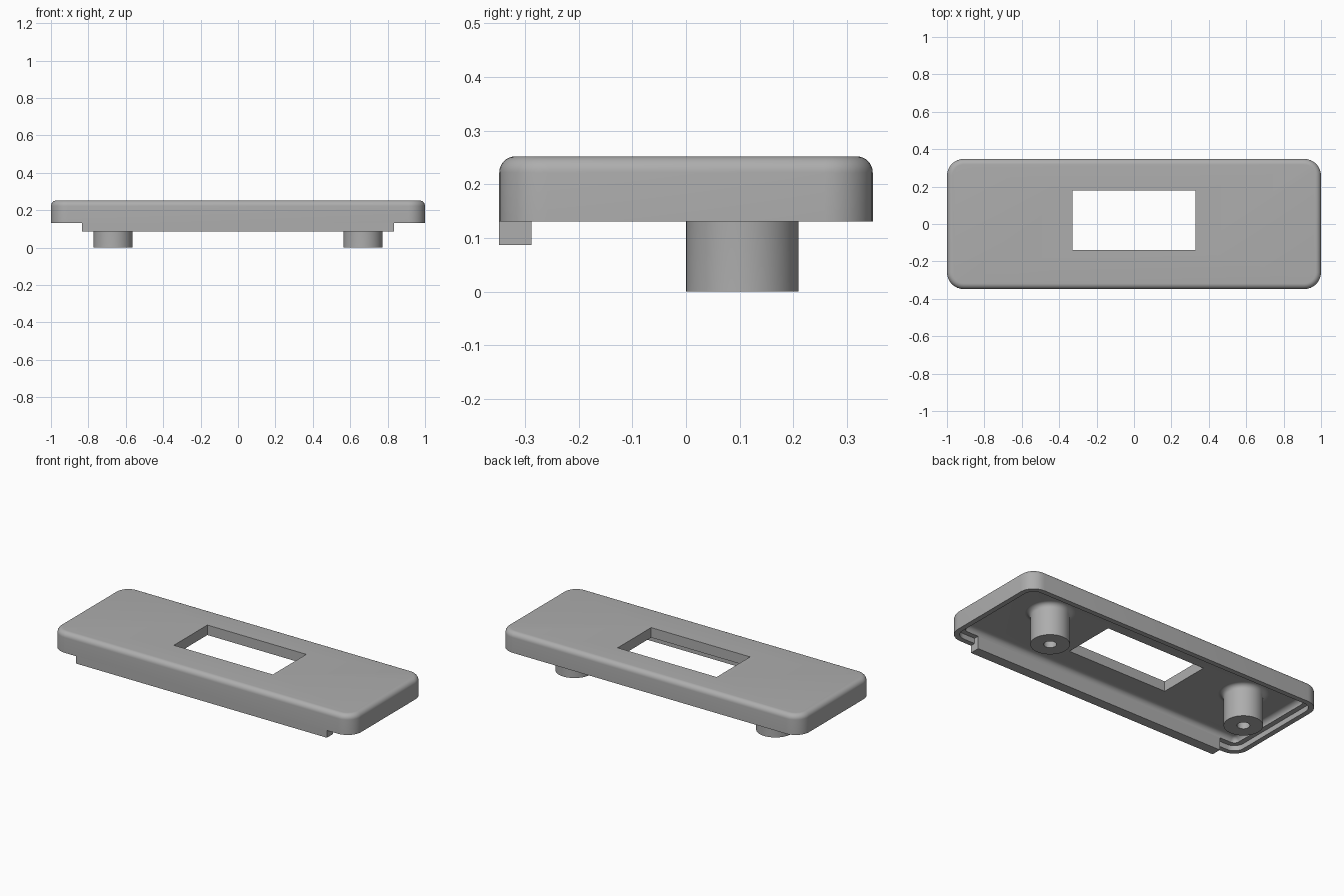
import bpy, bmesh
from math import sin, cos, pi
from mathutils import Vector

if "Cube" in bpy.data.objects:
    bpy.data.objects.remove(bpy.data.objects["Cube"], do_unlink=True)

GREY = bpy.data.materials.new("plain grey")
GREY.use_nodes = True
GREY.diffuse_color = (0.42, 0.42, 0.42, 1)
GREY.node_tree.nodes["Principled BSDF"].inputs["Base Color"].default_value = GREY.diffuse_color

# Main sizes
HX, HY, CORNER = 1.0, 0.348, 0.09
TOP, RIM, LEDGE, CEILING = 0.252, 0.131, 0.162, 0.192
LIP, WALL, FILLET = 0.03, 0.06, 0.03
TAB_X, TAB_Z = 0.835, 0.087
ARC = [i * pi / 16 for i in range(9)]


def finish(name, bm, smooth=True):
    bmesh.ops.recalc_face_normals(bm, faces=bm.faces)
    mesh = bpy.data.meshes.new(name)
    bm.to_mesh(mesh)
    bm.free()
    mesh.materials.append(GREY)
    obj = bpy.data.objects.new(name, mesh)
    bpy.context.collection.objects.link(obj)
    if smooth:
        bpy.ops.object.select_all(action="DESELECT")
        obj.select_set(True)
        bpy.context.view_layer.objects.active = obj
        bpy.ops.object.shade_smooth_by_angle(angle=0.6)
    return obj


def loft(loops):
    """Skin a stack of equal loops and cap both ends."""
    bm = bmesh.new()
    rings = [[bm.verts.new(p) for p in loop] for loop in loops]
    for a, b in zip(rings, rings[1:]):
        for i in range(len(a)):
            j = (i + 1) % len(a)
            bm.faces.new((a[i], a[j], b[j], b[i]))
    bm.faces.new(rings[0])
    bm.faces.new(rings[-1])
    return bm


def rounded(inset, z):
    """Rounded rectangle, offset inward from the outer outline."""
    r = max(CORNER - inset, 0.012)
    hx, hy = HX - inset - r, HY - inset - r
    pts = []
    for k, (sx, sy) in enumerate(((1, 1), (-1, 1), (-1, -1), (1, -1))):
        pts += [Vector((sx * hx + r * cos(a + k * pi / 2),
                        sy * hy + r * sin(a + k * pi / 2), z)) for a in ARC]
    return pts


def circle(x, y, r, z, n=48):
    return [Vector((x + r * cos(2 * pi * i / n), y + r * sin(2 * pi * i / n), z))
            for i in range(n)]


def box(name, x0, x1, y0, y1, z0, z1):
    return finish(name, loft([[(x0, y0, z), (x1, y0, z), (x1, y1, z), (x0, y1, z)]
                              for z in (z0, z1)]), False)


# Shell: rounded top edge, outer wall, stepped rim, filleted cavity
shell_loops = [rounded(FILLET * (1 - sin(a)), TOP - FILLET * (1 - cos(a))) for a in ARC]
shell_loops += [rounded(0, RIM), rounded(LIP, RIM), rounded(LIP, LEDGE), rounded(WALL, LEDGE)]
shell_loops += [rounded(WALL + FILLET * (1 - cos(a)), CEILING - FILLET * (1 - sin(a)))
                for a in ARC[1:]]
shell = finish("cover_shell", loft(shell_loops))

# Window through the top
cutter = box("window_cutter", -0.329, 0.329, -0.139, 0.179, 0.1, 0.4)
cutter.hide_render = True
cut = shell.modifiers.new("window", "BOOLEAN")
cut.operation, cut.solver, cut.object = "DIFFERENCE", "EXACT", cutter
bpy.context.view_layer.objects.active = shell
bpy.ops.object.modifier_apply(modifier=cut.name)
bpy.data.objects.remove(cutter, do_unlink=True)

# Front tab, hooked over the rim step
y0, y1, y2 = -HY, -HY + LIP, -HY + WALL
profile = [(y0, TAB_Z), (y2, TAB_Z), (y2, LEDGE), (y1, LEDGE), (y1, RIM), (y0, RIM)]
finish("front_tab", loft([[(x, y, z) for y, z in profile] for x in (-TAB_X, TAB_X)]), False)

# Screw bosses with flared roots and blind holes
BOSS_R, HOLE_R, FLARE = 0.105, 0.034, 0.028
for side, sx in (("left", 1), ("right", -1)):
    steps = [(HOLE_R, CEILING - 0.01), (HOLE_R, 0), (BOSS_R, 0)]
    steps += [(BOSS_R + FLARE * (1 - cos(a)), CEILING - FLARE * (1 - sin(a))) for a in ARC]
    bm = loft([circle(sx * 0.668, 0.105, r, z) for r, z in steps])
    finish(side + "_boss", bm)
